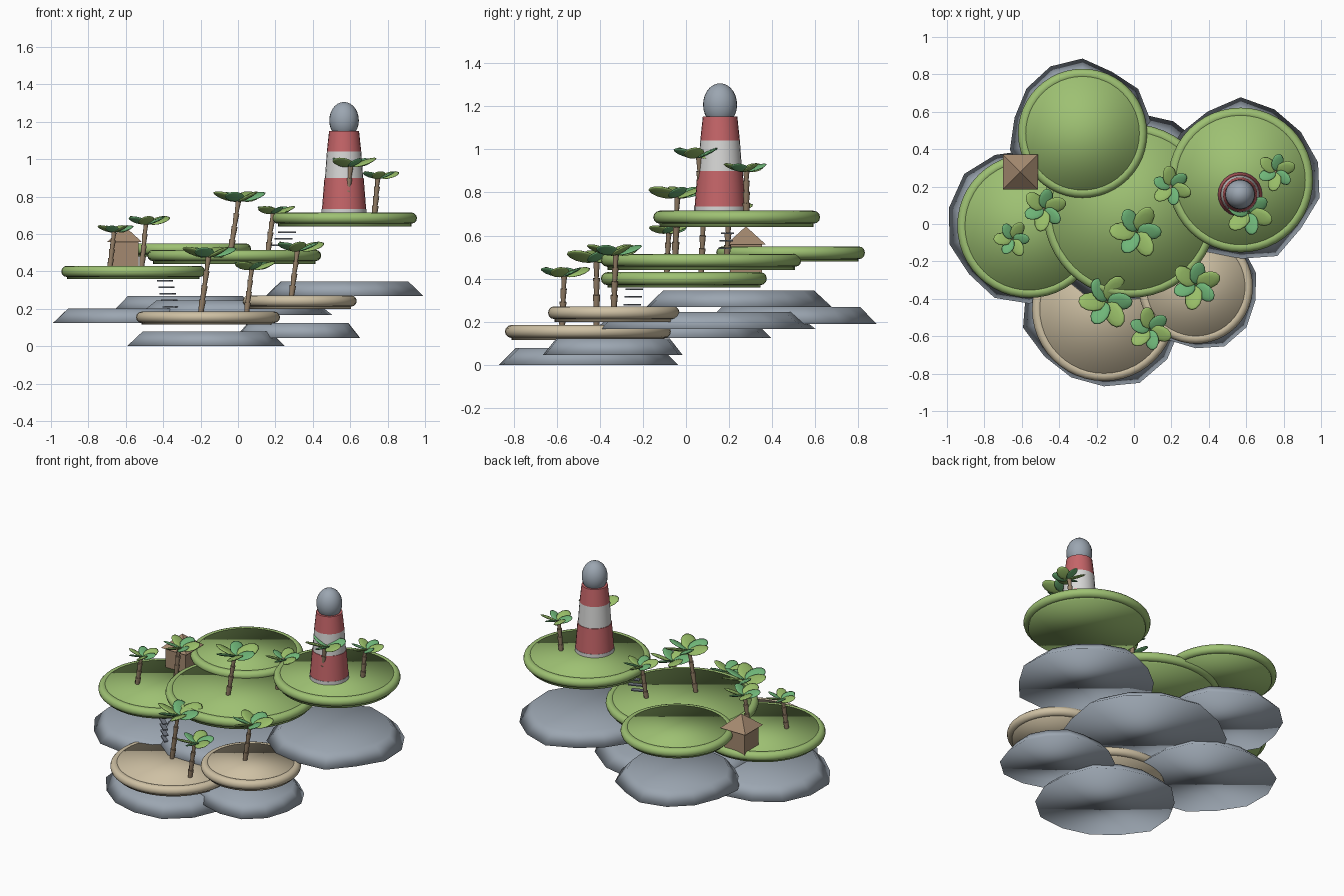
import bpy, bmesh, math, random
from mathutils import Matrix, Vector

if "Cube" in bpy.data.objects:
    bpy.data.objects.remove(bpy.data.objects["Cube"])

random.seed(4)


def material(name, rgb):
    m = bpy.data.materials.new(name)
    m.diffuse_color = (*rgb, 1)
    m.use_nodes = True
    m.node_tree.nodes["Principled BSDF"].inputs["Base Color"].default_value = m.diffuse_color
    return m


GRASS = material("grass_green", (0.34, 0.53, 0.17))
SAND = material("sand_beige", (0.62, 0.53, 0.37))
ROCK = material("rock_grey", (0.33, 0.38, 0.44))
RED = material("tower_red", (0.56, 0.13, 0.14))
WHITE = material("tower_white", (0.68, 0.68, 0.67))
WOOD = material("hut_brown", (0.37, 0.25, 0.16))
BARK = material("bark_brown", (0.31, 0.22, 0.14))
LEAF_A = material("leaf_green", (0.16, 0.47, 0.19))
LEAF_B = material("leaf_lime", (0.32, 0.52, 0.14))
SLATE = material("step_slate", (0.17, 0.19, 0.23))


def finish(name, bm, mats, smooth=lambda f: True):
    for f in bm.faces:
        f.smooth = smooth(f)
    me = bpy.data.meshes.new(name)
    bm.to_mesh(me)
    bm.free()
    for m in mats:
        me.materials.append(m)
    ob = bpy.data.objects.new(name, me)
    bpy.context.collection.objects.link(ob)
    return ob


def cone(bm, a, b, r1, r2, seg):
    """Add a closed cone section from point a to point b."""
    a, b = Vector(a), Vector(b)
    turn = (b - a).to_track_quat('Z', 'Y').to_matrix().to_4x4()
    return bmesh.ops.create_cone(
        bm, cap_ends=True, segments=seg, radius1=r1, radius2=r2, depth=(b - a).length,
        matrix=Matrix.Translation((a + b) / 2) @ turn)["verts"]


def sides_only(f):
    return len(f.verts) == 4


# Island: round slab with a rolled rim, floating above an irregular rock
def island(name, x, y, r, z0, z1, rock_z, mat):
    bm = bmesh.new()
    cone(bm, (x, y, z0), (x, y, z1 - 0.008), r - 0.03, r - 0.03, 48)
    finish(name + "_slab", bm, [mat])

    bpy.ops.mesh.primitive_torus_add(
        location=(x, y, z1 - 0.035), major_radius=r - 0.03, minor_radius=0.03,
        major_segments=48, minor_segments=12)
    rim = bpy.context.object
    rim.name = name + "_rim"
    rim.data.materials.append(mat)
    rim.data.polygons.foreach_set("use_smooth", [True] * len(rim.data.polygons))

    n = 14
    wobble = [random.uniform(0.95, 1.06) for _ in range(n)]
    bm = bmesh.new()
    for v in cone(bm, (0, 0, rock_z), (0, 0, rock_z + 0.078), r * 1.1, r * 0.89, n):
        k = wobble[round(math.atan2(v.co.y, v.co.x) / math.tau * n) % n]
        v.co = (x + v.co.x * k, y + v.co.y * k, v.co.z)
    finish(name + "_rock", bm, [ROCK])


island("left_island", -0.56, -0.01, 0.385, 0.36, 0.435, 0.125, GRASS)
island("middle_island", -0.02, 0.07, 0.465, 0.44, 0.52, 0.167, GRASS)
island("back_island", -0.275, 0.485, 0.345, 0.48, 0.555, 0.19, GRASS)
island("tower_island", 0.57, 0.235, 0.387, 0.64, 0.72, 0.268, GRASS)
island("front_beach", -0.16, -0.455, 0.385, 0.115, 0.19, 0.0, SAND)
island("right_beach", 0.33, -0.335, 0.305, 0.2, 0.277, 0.045, SAND)


# Palm: segmented leaning trunk and a cupped crown of broad leaves
def palm(i, base, top, z0, z1, r):
    a, b = Vector(base), Vector((top[0] - 0.012, top[1], z0 + 0.02))
    bm = bmesh.new()
    for k in range(4):
        cone(bm, a.lerp(b, k / 4), a.lerp(b, (k + 1) / 4),
             0.013 - 0.001 * k, 0.018 - 0.001 * k, 8)
    finish(f"palm_trunk_{i}", bm, [BARK], sides_only)

    bm = bmesh.new()
    for k in range(6):
        length = r * (1.0 if k % 2 else 0.9)
        place = (Matrix.Translation((top[0], top[1], (z0 + z1) / 2))
                 @ Matrix.Rotation(math.tau * k / 6 + i * 0.7, 4, 'Z')
                 @ Matrix.Translation((length * 0.52, 0, 0))
                 @ Matrix.Rotation(math.radians(-17), 4, 'Y')
                 @ Matrix.Rotation(math.radians(20), 4, 'X')
                 @ Matrix.Diagonal((length * 0.52, length * 0.36, length * 0.07, 1)))
        verts = bmesh.ops.create_uvsphere(bm, u_segments=12, v_segments=6,
                                          radius=1, matrix=place)["verts"]
        for f in {f for v in verts for f in v.link_faces}:
            f.material_index = k % 2
    finish(f"palm_leaves_{i}", bm, [LEAF_A, LEAF_B])


PALMS = [
    ((-0.04, -0.05, 0.50), (0.015, -0.04), 0.76, 0.84, 0.145),
    ((0.16, 0.19, 0.50), (0.20, 0.20), 0.70, 0.755, 0.11),
    ((-0.515, 0.07, 0.42), (-0.48, 0.08), 0.64, 0.705, 0.12),
    ((-0.685, -0.09, 0.42), (-0.65, -0.08), 0.595, 0.66, 0.10),
    ((0.575, 0.07, 0.70), (0.615, 0.06), 0.945, 1.02, 0.13),
    ((0.73, 0.28, 0.70), (0.76, 0.28), 0.885, 0.945, 0.105),
    ((-0.20, -0.415, 0.17), (-0.145, -0.415), 0.46, 0.545, 0.15),
    ((0.045, -0.575, 0.17), (0.085, -0.565), 0.395, 0.465, 0.12),
    ((0.285, -0.335, 0.26), (0.33, -0.325), 0.495, 0.57, 0.135),
]
for i, p in enumerate(PALMS):
    palm(i, *p)

# Lighthouse: foot ring, three tapered bands and an egg-shaped lamp
TX, TY = 0.567, 0.158
for name, z0, z1, r0, r1, mat in (
        ("tower_foot", 0.705, 0.735, 0.120, 0.120, WHITE),
        ("tower_lower_band", 0.735, 0.90, 0.118, 0.105, RED),
        ("tower_middle_band", 0.90, 1.04, 0.102, 0.092, WHITE),
        ("tower_upper_band", 1.04, 1.152, 0.092, 0.080, RED)):
    bm = bmesh.new()
    cone(bm, (TX, TY, z0), (TX, TY, z1), r0, r1, 24)
    finish(name, bm, [mat], sides_only)

bm = bmesh.new()
bmesh.ops.create_uvsphere(
    bm, u_segments=24, v_segments=14, radius=1,
    matrix=Matrix.Translation((TX, TY, 1.207)) @ Matrix.Diagonal((0.079, 0.079, 0.099, 1)))
finish("tower_lamp", bm, [ROCK])

# Hut: square walls with a pyramid roof
HX, HY = -0.607, 0.278
bm = bmesh.new()
bmesh.ops.create_cube(bm, size=1, matrix=Matrix.Translation((HX, HY, 0.485))
                      @ Matrix.Diagonal((0.15, 0.15, 0.15, 1)))
finish("hut_walls", bm, [WOOD], lambda f: False)
bm = bmesh.new()
bmesh.ops.create_cone(bm, cap_ends=True, segments=4, radius1=0.132, radius2=0, depth=0.085,
                      matrix=Matrix.Translation((HX, HY, 0.60))
                      @ Matrix.Rotation(math.pi / 4, 4, 'Z'))
finish("hut_roof", bm, [WOOD], lambda f: False)


# Floating steps between neighbouring islands
def steps(name, start, end, count, turn):
    a, b = Vector(start), Vector(end)
    bm = bmesh.new()
    for k in range(count):
        bmesh.ops.create_cube(bm, size=1, matrix=Matrix.Translation(a.lerp(b, k / (count - 1)))
                              @ Matrix.Rotation(turn, 4, 'Z')
                              @ Matrix.Diagonal((0.03, 0.09, 0.007, 1)))
    finish(name, bm, [SLATE], lambda f: False)


steps("beach_steps", (-0.36, -0.26, 0.21), (-0.39, -0.24, 0.35), 5, 0.85)
steps("tower_steps", (0.225, 0.18, 0.54), (0.28, 0.20, 0.645), 4, -1.2)
